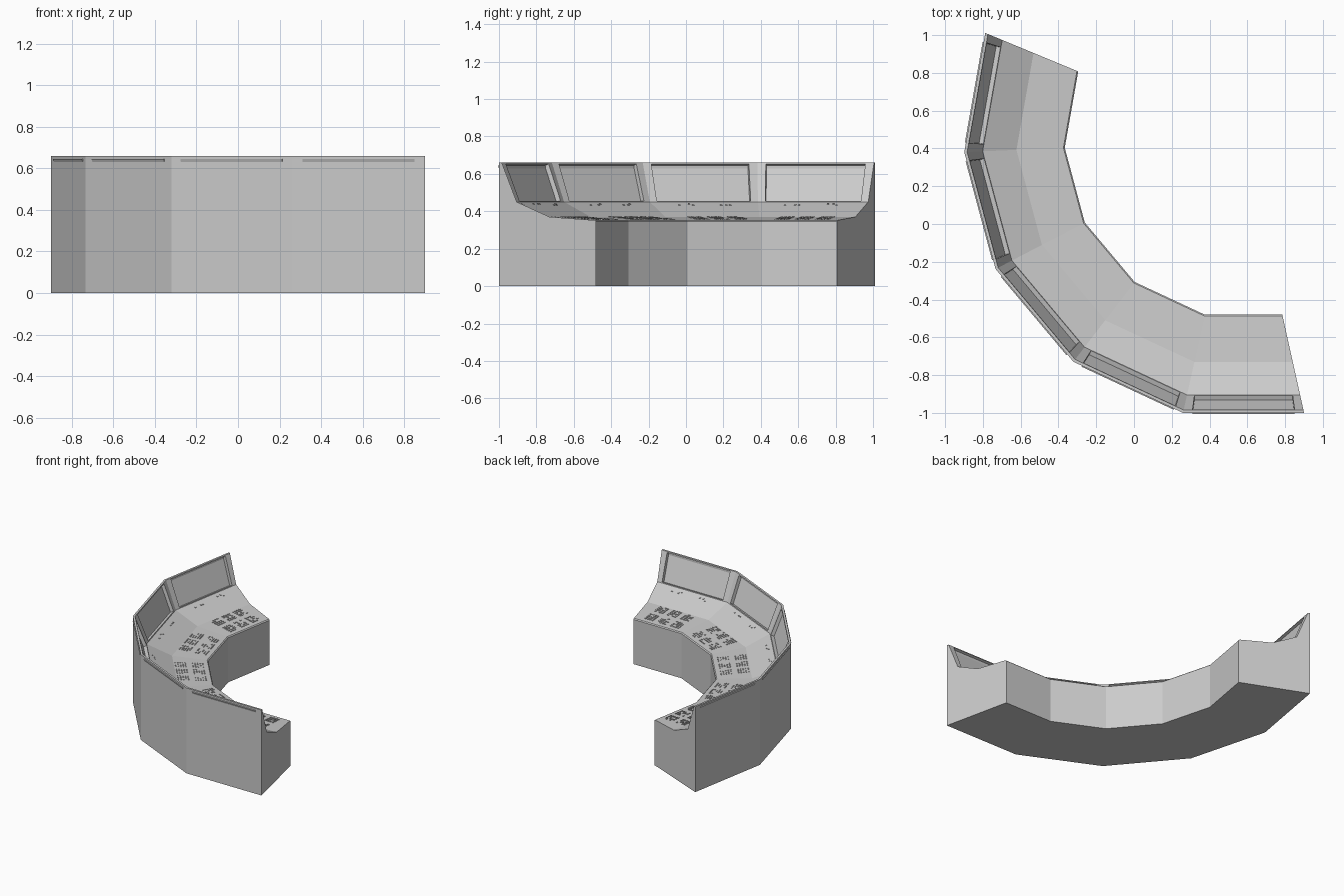
import bpy, bmesh, math, random
from mathutils import Vector

if "Cube" in bpy.data.objects:
    bpy.data.objects.remove(bpy.data.objects["Cube"])

random.seed(4)
SEGS, STEP = 5, math.radians(25)
CX, CY = 0.58, 0.445                      # centre of the arc
# cross-section: distance from the arc centre to a flat side, height
PROFILE = [(0.925, 0), (0.925, 0.345), (0.932, 0.352), (1.175, 0.37),
           (1.35, 0.45), (1.43, 0.66), (1.445, 0.66), (1.445, 0)]
SLOPE = 4                                 # profile edge carrying the screens


def place(k, r, t, z):
    """Point in segment k: r outward, t along the segment."""
    a = -math.pi / 2 - k * STEP
    return Vector((CX + r * math.cos(a) - t * math.sin(a),
                   CY + r * math.sin(a) + t * math.cos(a), z))


def ring_point(j, r, z):
    a = -math.pi / 2 + STEP / 2 - j * STEP
    R = r / math.cos(STEP / 2)
    return (CX + R * math.cos(a), CY + R * math.sin(a), z)


def finish(bm, name):
    me = bpy.data.meshes.new(name)
    bm.to_mesh(me)
    bm.free()
    ob = bpy.data.objects.new(name, me)
    bpy.context.collection.objects.link(ob)
    return ob


# Console body: profile swept round five flat segments, open where screens sit
bm = bmesh.new()
rings = [[bm.verts.new(ring_point(j, r, z)) for r, z in PROFILE]
         for j in range(SEGS + 1)]
n = len(PROFILE)
(r0, z0), (r1, z1) = PROFILE[SLOPE], PROFILE[SLOPE + 1]
length = math.hypot(r1 - r0, z1 - z0)
nr, nz = (z1 - z0) / length, -(r1 - r0) / length   # into the panel
DEPTH = 0.025


def on_slope(k, f, t, d):
    return place(k, r0 + (r1 - r0) * f + nr * d, t, z0 + (z1 - z0) * f + nz * d)


for k in range(SEGS):
    A, B = rings[k], rings[k + 1]
    for i in range(n):
        j = (i + 1) % n
        quad = [A[i], A[j], B[j], B[i]]
        if i != SLOPE:
            bm.faces.new(quad)
            continue
        # screen recess: border, walls and sunken screen
        corners = [(0.03, 0.26), (0.965, 0.27), (0.965, -0.27), (0.03, -0.26)]
        rim = [bm.verts.new(on_slope(k, f, t, 0)) for f, t in corners]
        deep = [bm.verts.new(on_slope(k, f, t, DEPTH)) for f, t in corners]
        for p in range(4):
            q = (p + 1) % 4
            bm.faces.new([quad[p], quad[q], rim[q], rim[p]])
            bm.faces.new([rim[p], rim[q], deep[q], deep[p]])
        bm.faces.new(deep)
bm.faces.new(rings[0])
bm.faces.new(rings[-1][::-1])
bmesh.ops.recalc_face_normals(bm, faces=bm.faces)
finish(bm, "console_body")


# Buttons: small blocks lying on the desk or on the sloped strip
def add_button(bm, k, r, t, dr, dt, h=0.004):
    def surf(rr):
        (ra, za), (rb, zb) = PROFILE[2:4] if r < 1.175 else PROFILE[3:5]
        return za + (zb - za) * (rr - ra) / (rb - ra)
    base = [(r - dr, t - dt), (r - dr, t + dt), (r + dr, t + dt), (r + dr, t - dt)]
    lo = [bm.verts.new(place(k, a, b, surf(a) - 0.001)) for a, b in base]
    hi = [bm.verts.new(place(k, a, b, surf(a) + h)) for a, b in base]
    bm.faces.new(hi)
    for p in range(4):
        q = (p + 1) % 4
        bm.faces.new([lo[p], lo[q], hi[q], hi[p]])


keys, switches = bmesh.new(), bmesh.new()
for k in range(SEGS):
    # six key clusters per desk segment
    for rc in (1.005, 1.127):
        for tc in (-0.115, -0.005, 0.105):
            for row in range(5):
                for col in range(4):
                    if random.random() < 0.82:
                        add_button(keys, k, rc + (row - 2) * 0.018,
                                   tc + (col - 1.5) * 0.02, 0.004, 0.006)
    # a few switches under each screen
    for t in (-0.135, -0.115, -0.085, 0.07, 0.09, 0.145):
        add_button(switches, k, 1.31 + random.choice((0, 0.012)), t, 0.004, 0.005)
for b, name in ((keys, "desk_keys"), (switches, "screen_switches")):
    bmesh.ops.recalc_face_normals(b, faces=b.faces)
    finish(b, name)
